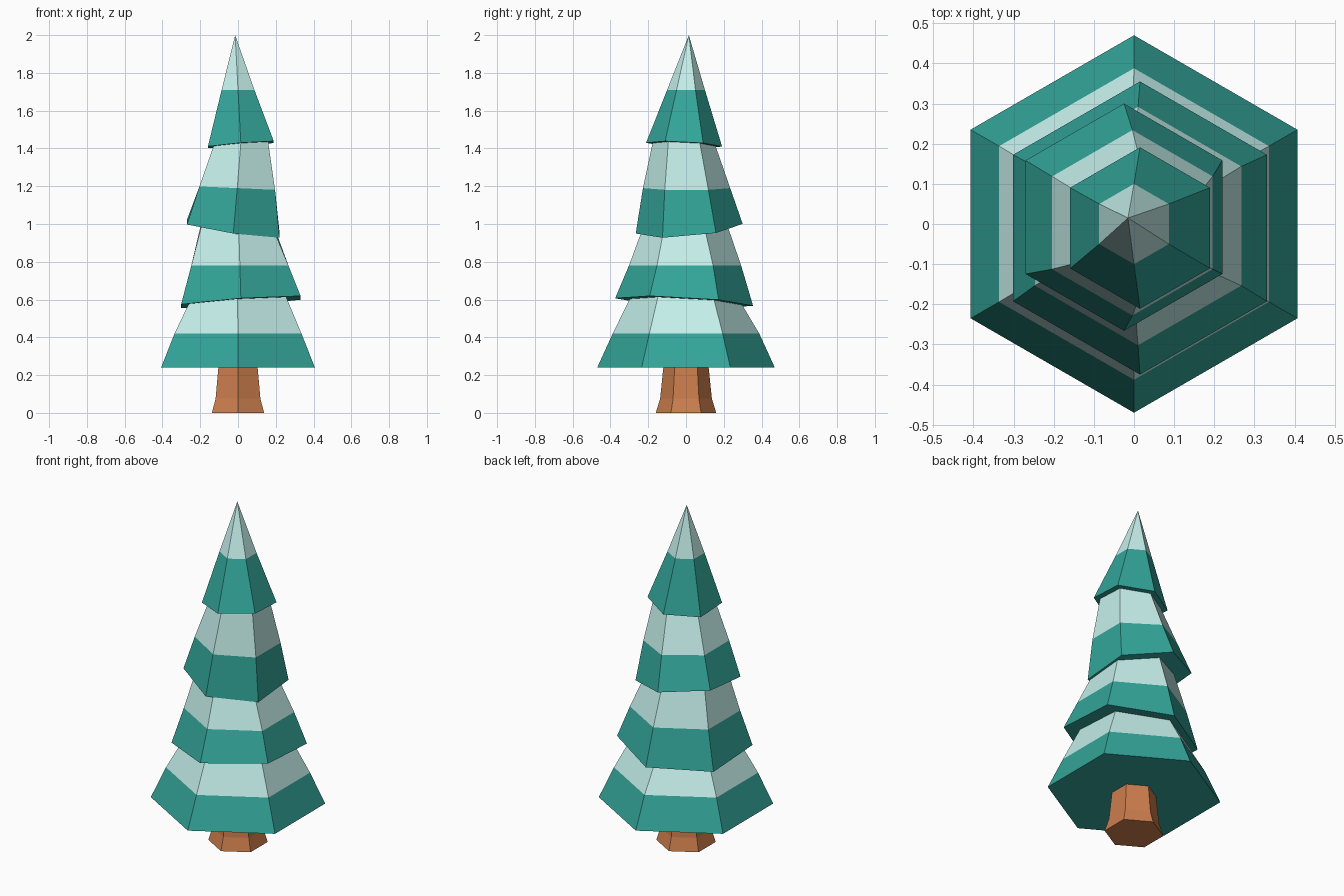
import bpy, bmesh
from math import cos, sin, pi

if "Cube" in bpy.data.objects:
    bpy.data.objects.remove(bpy.data.objects["Cube"])


def material(name, rgb):
    m = bpy.data.materials.new(name)
    m.diffuse_color = (*rgb, 1)
    m.use_nodes = True
    m.node_tree.nodes["Principled BSDF"].inputs["Base Color"].default_value = m.diffuse_color
    return m


TEAL = material("teal", (0.033, 0.38, 0.32))
PALE = material("pale_frost", (0.56, 0.87, 0.83))
BARK = material("bark", (0.60, 0.205, 0.073))


def ring(bm, cx, cy, z, r, tx=0, ty=0):
    """Hexagon of verts with a corner on +y, tilted by slopes tx and ty."""
    verts = []
    for k in range(6):
        a = pi / 2 + k * pi / 3
        dx, dy = r * cos(a), r * sin(a)
        verts.append(bm.verts.new((cx + dx, cy + dy, z + tx * dx + ty * dy)))
    return verts


def loft(name, rings, mats, pattern, apex=None):
    """Skin consecutive hexagons; pattern gives the material of each strip."""
    bm = bmesh.new()
    rows = [ring(bm, *r) for r in rings]
    bm.faces.new(rows[0][::-1])
    for i, (a, b) in enumerate(zip(rows, rows[1:])):
        for k in range(6):
            n = (k + 1) % 6
            bm.faces.new((a[k], a[n], b[n], b[k])).material_index = pattern[i]
    top = rows[-1]
    if apex:
        tip = bm.verts.new(apex)
        for k in range(6):
            bm.faces.new((top[k], top[(k + 1) % 6], tip)).material_index = pattern[-1]
    else:
        bm.faces.new(top)
    bmesh.ops.recalc_face_normals(bm, faces=bm.faces)
    me = bpy.data.meshes.new(name)
    bm.to_mesh(me)
    bm.free()
    for m in mats:
        me.materials.append(m)
    ob = bpy.data.objects.new(name, me)
    bpy.context.collection.objects.link(ob)
    return ob


# Trunk, flared at the foot
loft("trunk", [(0, 0, 0, 0.16), (0, 0, 0.075, 0.137), (0, 0, 0.24, 0.12)],
     [BARK], [0, 0])

# Foliage: each tier is hem, colour line, neck; necks share the next hem's tilt
tiers = [
    (0, 0, 0.24, 0.47), (0, 0, 0.42, 0.388), (-0.003, 0, 0.587, 0.298, 0.07, -0.055),
    (0.015, -0.01, 0.587, 0.365, 0.07, -0.055), (0.01, -0.005, 0.78, 0.297),
    (0.005, -0.01, 0.969, 0.23, -0.143, 0.09),
    (-0.025, 0.017, 0.975, 0.283, -0.143, 0.09), (-0.004, 0.003, 1.19, 0.231, -0.045, 0),
    (0.015, -0.01, 1.42, 0.167, 0.08, -0.05),
    (0.015, -0.01, 1.42, 0.201, 0.08, -0.05), (0, 0, 1.71, 0.1),
]
loft("foliage", tiers, [TEAL, PALE], [0, 1, 0] * 3 + [0, 1], (-0.015, 0.015, 2.0))
